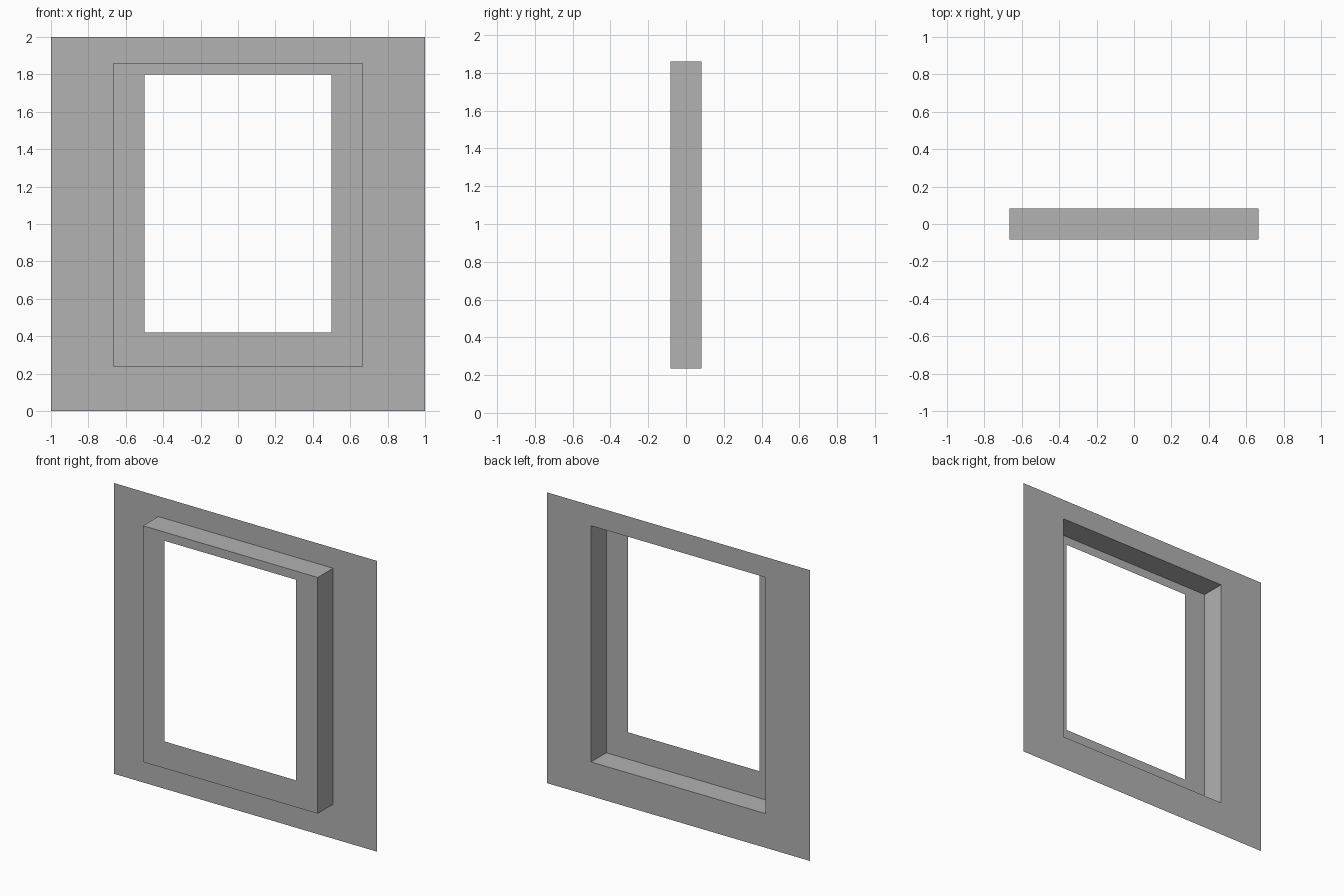
import bpy
import bmesh

cube = bpy.data.objects.get("Cube")
if cube:
    bpy.data.objects.remove(cube, do_unlink=True)

grey = bpy.data.materials.new("light_grey")
grey.use_nodes = True
colour = (0.445, 0.445, 0.445, 1)
grey.diffuse_color = colour
grey.node_tree.nodes["Principled BSDF"].inputs["Base Color"].default_value = colour

FRONT, BACK = -0.083, 0.083


def rectangle(half_width, bottom, top, y):
    """Corners in order, anticlockwise from the front."""
    return [(-half_width, y, bottom), (half_width, y, bottom),
            (half_width, y, top), (-half_width, y, top)]


def band(name, outer, inner):
    """Four flat faces joining two rectangles."""
    bm = bmesh.new()
    a = [bm.verts.new(p) for p in outer]
    b = [bm.verts.new(p) for p in inner]
    for i in range(4):
        j = (i + 1) % 4
        bm.faces.new((a[i], a[j], b[j], b[i]))
    mesh = bpy.data.meshes.new(name)
    bm.to_mesh(mesh)
    bm.free()
    mesh.materials.append(grey)
    obj = bpy.data.objects.new(name, mesh)
    bpy.context.collection.objects.link(obj)
    return obj


wall_edge = rectangle(1, 0, 2, BACK)
recess_back = rectangle(0.665, 0.235, 1.86, BACK)
recess_front = rectangle(0.665, 0.235, 1.86, FRONT)
opening = rectangle(0.5, 0.42, 1.8, FRONT)

# Flat wall, the raised sides of the surround, and its front face
band("wall_panel", wall_edge, recess_back)
band("surround_sides", recess_back, recess_front)
band("surround_front", recess_front, opening)
